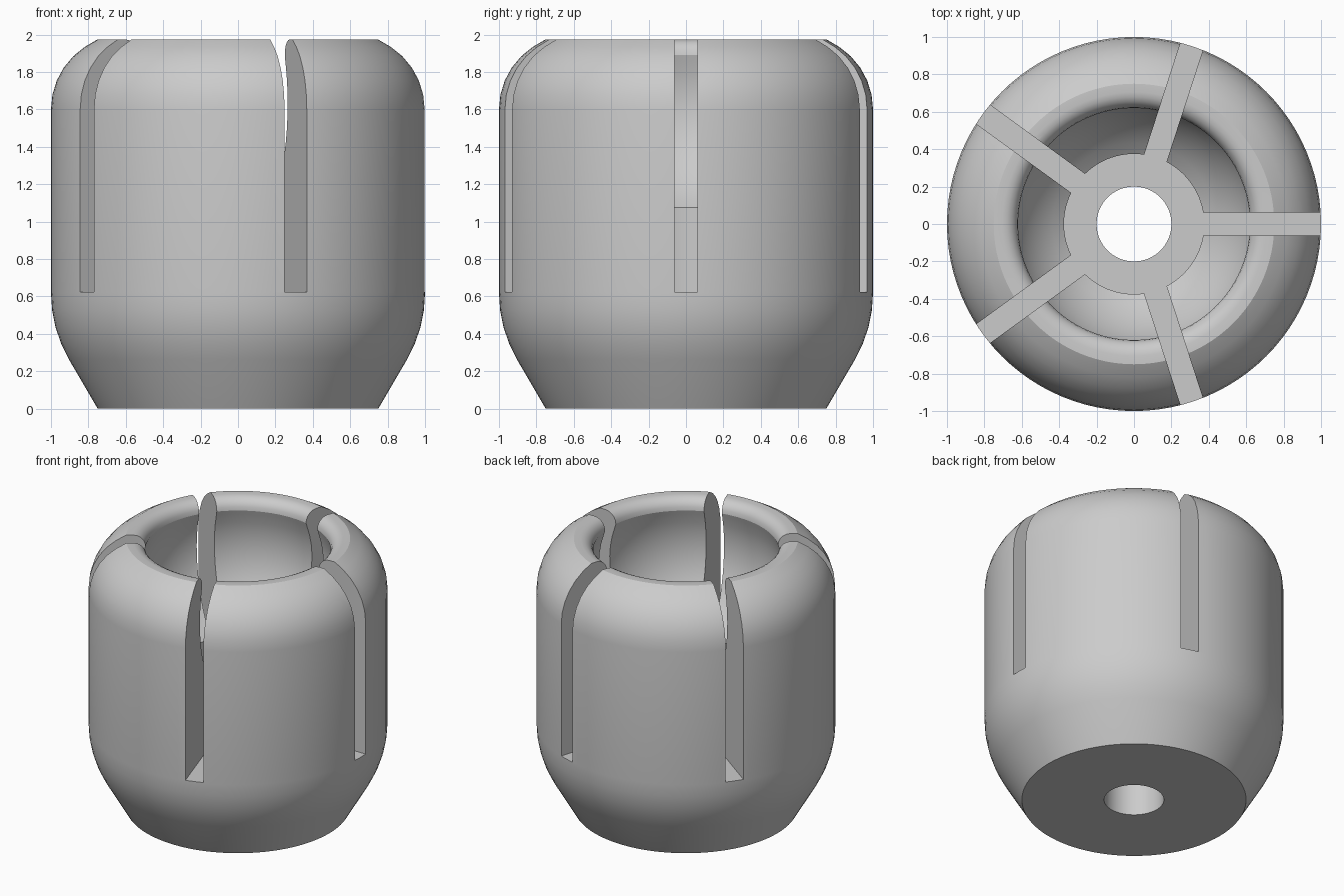
import bpy, bmesh
from math import sin, cos, radians, tau
from mathutils import Matrix, Vector

if "Cube" in bpy.data.objects:
    bpy.data.objects.remove(bpy.data.objects["Cube"], do_unlink=True)

SEGMENTS = 96
TOP = 1.975
FLOOR = 0.625


def arc(cx, cz, r, start, end, steps):
    """Points of a circular arc in the (radius, height) plane, in degrees."""
    angles = [radians(start + (end - start) * i / steps) for i in range(steps + 1)]
    return [(cx + r * cos(a), cz + r * sin(a)) for a in angles]


def add_object(name, bm):
    mesh = bpy.data.meshes.new(name)
    bmesh.ops.recalc_face_normals(bm, faces=bm.faces)
    bm.to_mesh(mesh)
    bm.free()
    obj = bpy.data.objects.new(name, mesh)
    bpy.context.collection.objects.link(obj)
    return obj


def lathe(name, profile):
    """Revolve a closed profile around the z axis."""
    bm = bmesh.new()
    rings = []
    for i in range(SEGMENTS):
        a = tau * i / SEGMENTS
        rings.append([bm.verts.new((r * cos(a), r * sin(a), z)) for r, z in profile])
    n = len(profile)
    for i in range(SEGMENTS):
        p, q = rings[i], rings[(i + 1) % SEGMENTS]
        for j in range(n):
            k = (j + 1) % n
            bm.faces.new((p[j], q[j], q[k], p[k]))
    return add_object(name, bm)


# Plain grey material
grey = bpy.data.materials.new("plain grey")
grey.use_nodes = True
colour = (0.6, 0.6, 0.6, 1)
grey.diffuse_color = colour
grey.node_tree.nodes["Principled BSDF"].inputs["Base Color"].default_value = colour

# Cup: tapered base, rounded shoulder, soft lip, ball socket, bore and hole
profile = [(0.2, 0), (0.75, 0)]
profile += arc(0.29, 0.62, 0.71, -30, 0, 4)
profile += arc(0.6, 1.6, 0.4, 0, 68, 6)[:-1] + [(0.75, TOP)]
profile += arc(0.705, TOP - 0.085, 0.085, 90, 180, 5)
profile += arc(0, 1.63, 0.67, 20, -56, 12)
profile += [(0.375, FLOOR), (0.2, FLOOR)]
cup = lathe("slotted_cup", profile)
cup.data.materials.append(grey)

# Five radial slots cut down to the bore floor
bm = bmesh.new()
for i in range(5):
    place = (Matrix.Rotation(tau * i / 5, 4, 'Z')
             @ Matrix.Translation((0.75, 0, FLOOR + 0.8))
             @ Matrix.Diagonal(Vector((0.9, 0.125, 1.6, 1))))
    bmesh.ops.create_cube(bm, size=1, matrix=place)
cutter = add_object("slot_cutter", bm)
cutter.hide_render = True

cut = cup.modifiers.new("slots", 'BOOLEAN')
cut.operation = 'DIFFERENCE'
cut.solver = 'EXACT'
cut.object = cutter

bpy.ops.object.select_all(action='DESELECT')
cup.select_set(True)
bpy.context.view_layer.objects.active = cup
bpy.ops.object.modifier_apply(modifier=cut.name)
bpy.data.objects.remove(cutter, do_unlink=True)
bpy.ops.object.shade_smooth_by_angle(angle=radians(20))
